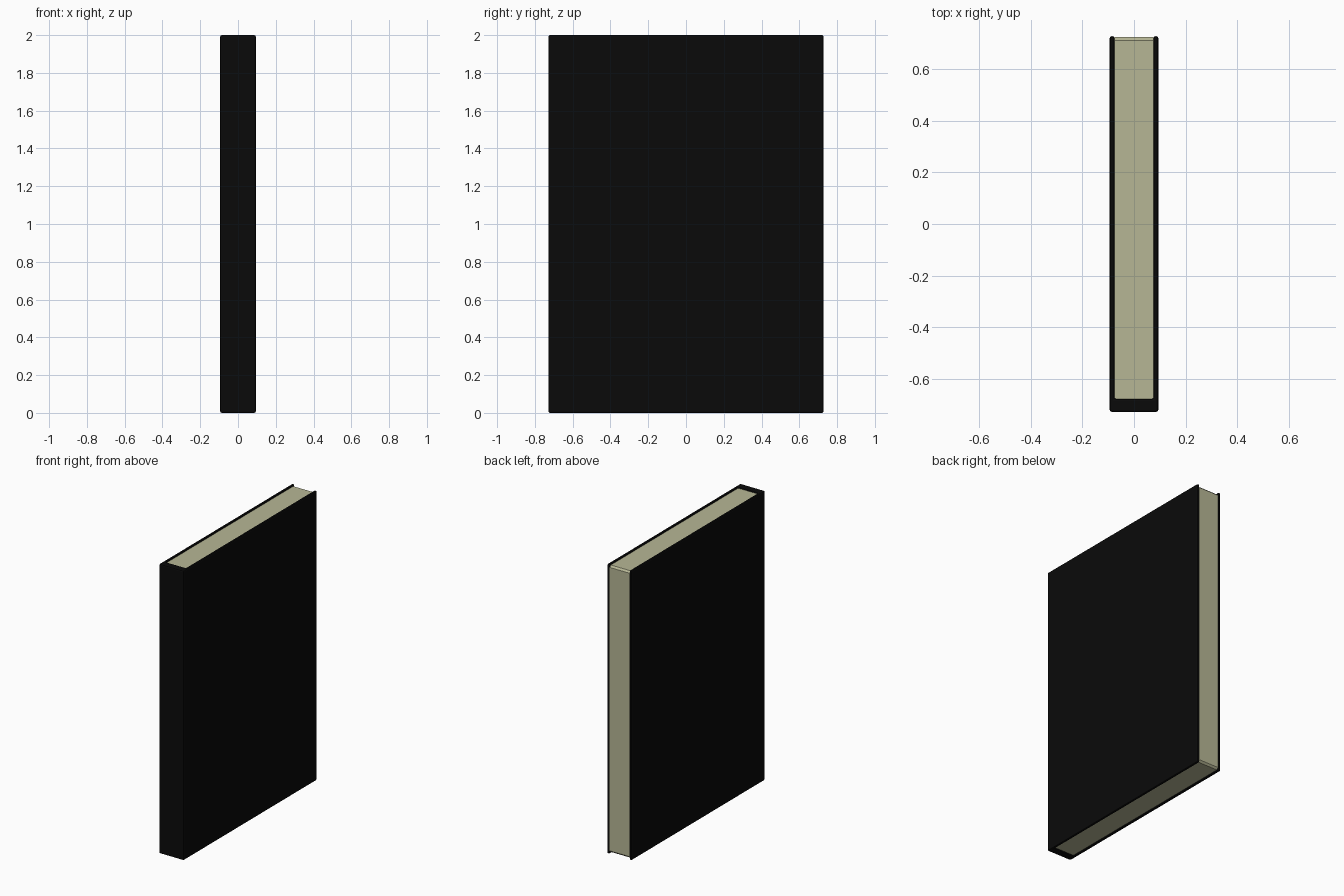
import bpy, bmesh

if "Cube" in bpy.data.objects:
    bpy.data.objects.remove(bpy.data.objects["Cube"])

X, Y, H = 0.094, 0.728, 2.0      # outer half width, half depth, height
BOARD, SPINE = 0.018, 0.05       # cover thickness at boards and spine


def material(name, rgb):
    m = bpy.data.materials.new(name)
    m.diffuse_color = (*rgb, 1)
    m.use_nodes = True
    m.node_tree.nodes["Principled BSDF"].inputs["Base Color"].default_value = m.diffuse_color
    return m


def prism(name, profile, z0, z1, bevel, mat):
    """Extrude an xy profile upward and chamfer its edges."""
    bm = bmesh.new()
    face = bm.faces.new([bm.verts.new((x, y, z0)) for x, y in profile])
    top = bmesh.ops.extrude_face_region(bm, geom=[face])["geom"]
    bmesh.ops.translate(bm, vec=(0, 0, z1 - z0),
                        verts=[v for v in top if isinstance(v, bmesh.types.BMVert)])
    bmesh.ops.recalc_face_normals(bm, faces=bm.faces)
    mesh = bpy.data.meshes.new(name)
    bm.to_mesh(mesh)
    bm.free()
    mesh.materials.append(mat)
    ob = bpy.data.objects.new(name, mesh)
    bpy.context.collection.objects.link(ob)
    mod = ob.modifiers.new("chamfer", "BEVEL")
    mod.width = bevel
    mod.segments = 2 if name == "cover" else 1
    mod.limit_method = "ANGLE"
    return ob


# Cover: two boards joined by the spine, U-shaped from above
xi, yi = X - BOARD, -Y + SPINE
prism("cover",
      [(-X, -Y), (X, -Y), (X, Y), (xi, Y), (xi, yi), (-xi, yi), (-xi, Y), (-X, Y)],
      0, H, 0.008, material("cover_black", (0.003, 0.003, 0.003)))

# Page block: chamfered along the fore edge, sides buried in the boards
px = xi + 0.012
prism("pages",
      [(-px, yi - 0.013), (px, yi - 0.013), (px, Y - 0.004), (-px, Y - 0.004)],
      0.009, H - 0.009, 0.012, material("paper", (0.47, 0.47, 0.30)))
